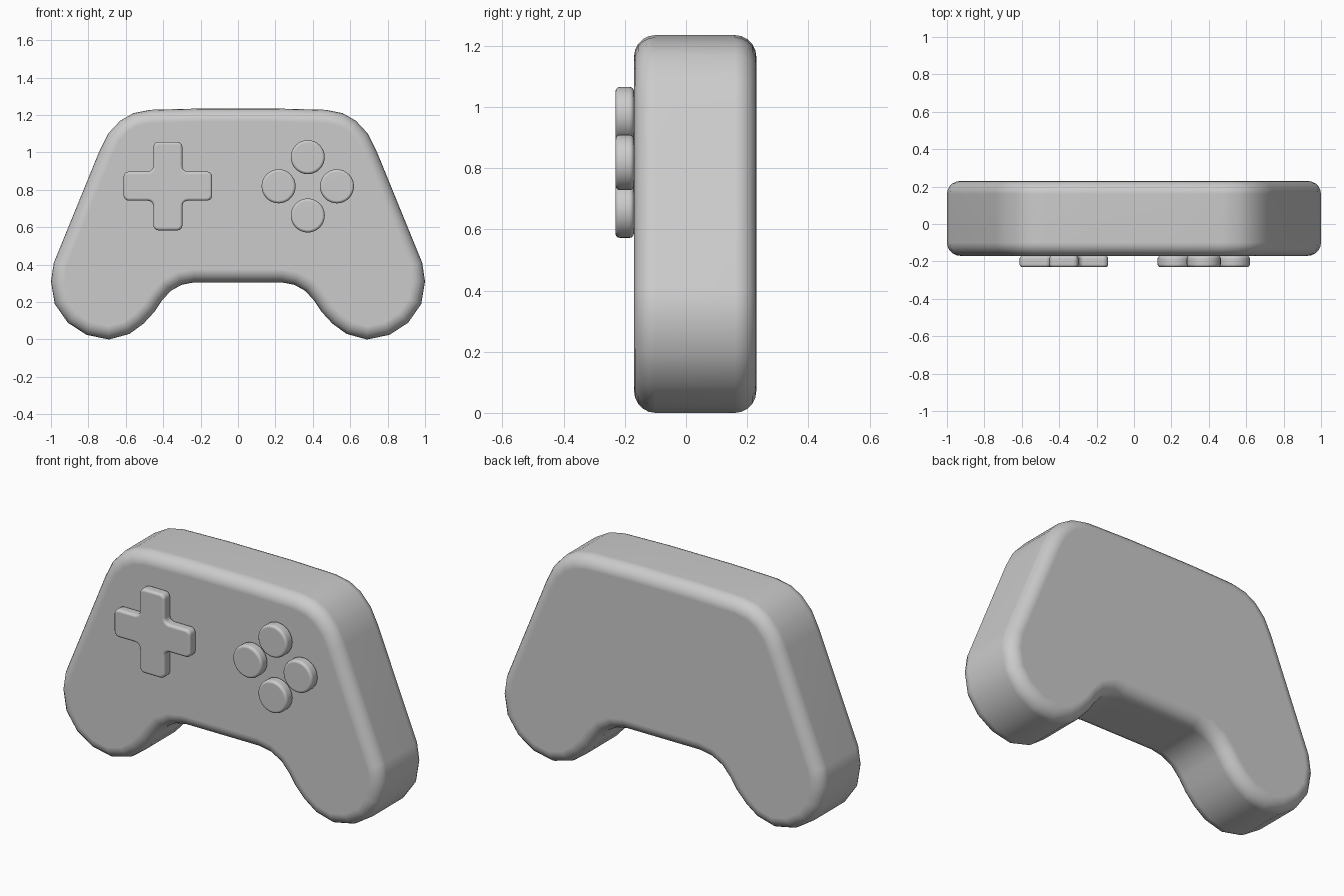
import bpy, bmesh, math

if "Cube" in bpy.data.objects:
    bpy.data.objects.remove(bpy.data.objects["Cube"])


def rounded_slab(name, outline, y0, y1, radius, segments, corner=0):
    """Extrude an x-z outline from y0 to y1, then round its corners and both rims."""
    bm = bmesh.new()
    face = bm.faces.new([bm.verts.new((x, y0, z)) for x, z in outline])
    ext = bmesh.ops.extrude_face_region(bm, geom=[face])
    for v in ext["geom"]:
        if isinstance(v, bmesh.types.BMVert):
            v.co.y = y1
    bmesh.ops.recalc_face_normals(bm, faces=bm.faces)

    def is_side(e):
        return abs(e.verts[0].co.y - e.verts[1].co.y) > 1e-4

    if corner:
        bmesh.ops.bevel(bm, geom=[e for e in bm.edges if is_side(e)], offset=corner,
                        segments=3, profile=0.5, affect='EDGES')
    rims = [e for e in bm.edges if not is_side(e)]
    bmesh.ops.bevel(bm, geom=rims, offset=radius, segments=segments,
                    profile=0.5, affect='EDGES', clamp_overlap=False)
    bmesh.ops.recalc_face_normals(bm, faces=bm.faces)
    mesh = bpy.data.meshes.new(name)
    bm.to_mesh(mesh)
    bm.free()
    ob = bpy.data.objects.new(name, mesh)
    bpy.context.collection.objects.link(ob)
    for p in mesh.polygons:
        p.use_smooth = True
    # keep the flat front and back faces flat
    wn = ob.modifiers.new("flat_faces", 'WEIGHTED_NORMAL')
    wn.keep_sharp = True
    return ob


# Body: right half of the outline from top to crotch, mirrored to the left
half = [(0.20, 1.235), (0.47, 1.228), (0.56, 1.21), (0.63, 1.17), (0.695, 1.10),
        (0.74, 1.01), (0.985, 0.41), (1.0, 0.31), (0.98, 0.19), (0.91, 0.09),
        (0.81, 0.025), (0.69, 0.0), (0.58, 0.03), (0.505, 0.085), (0.445, 0.15),
        (0.405, 0.21), (0.36, 0.26), (0.30, 0.293), (0.23, 0.306)]
body_outline = half + [(-x, z) for x, z in reversed(half)]
rounded_slab("body", body_outline, -0.17, 0.23, 0.07, 5)

# Directional pad: plus sign with softened corners
PAD_FRONT, PAD_BACK = -0.231, -0.17
px, pz, arm, w = -0.375, 0.82, 0.237, 0.078
arm_corners = [(w, w), (arm, w), (arm, -w)]
cross = []
for i in range(4):
    c, s = round(math.cos(-i * math.pi / 2)), round(math.sin(-i * math.pi / 2))
    cross += [(px + x * c - z * s, pz + x * s + z * c) for x, z in arm_corners]
rounded_slab("direction_pad", cross, PAD_FRONT, PAD_BACK, 0.015, 3, corner=0.028)

# Four round buttons in a diamond
for name, dx, dz in (("top", 0, 1), ("right", 1, 0), ("bottom", 0, -1), ("left", -1, 0)):
    cx, cz = 0.373 + 0.156 * dx, 0.819 + 0.156 * dz
    circle = [(cx + 0.091 * math.cos(a * math.tau / 32), cz + 0.091 * math.sin(a * math.tau / 32))
              for a in range(32)]
    rounded_slab(name + "_button", circle, PAD_FRONT, PAD_BACK, 0.015, 3)
